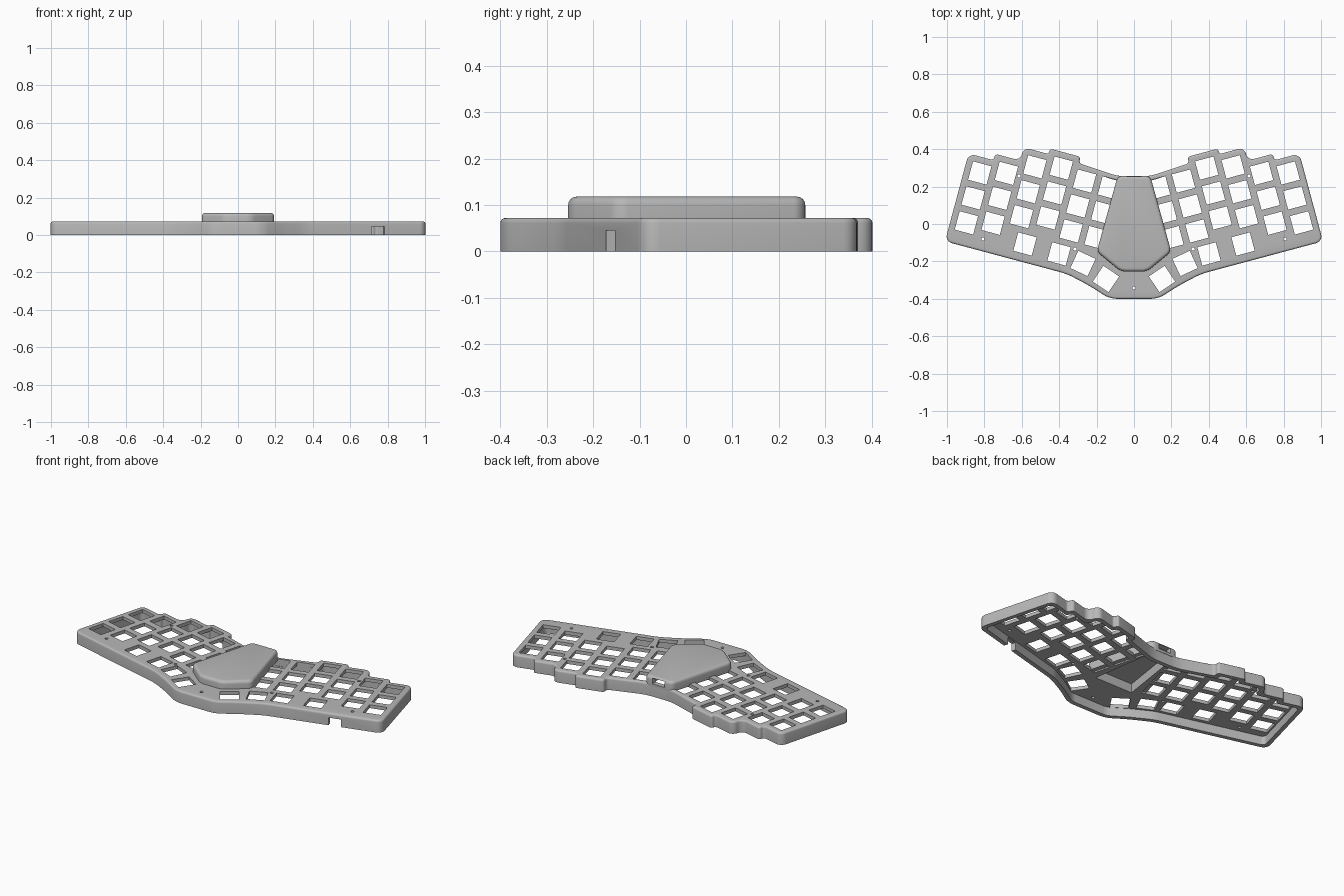
import bpy, bmesh, math
from mathutils import Vector

if "Cube" in bpy.data.objects:
    bpy.data.objects.remove(bpy.data.objects["Cube"])

TILT = math.radians(15)      # splay of each key field
PITCH = 0.138                # key spacing
KEY = 0.102                  # key hole size
MARGIN = 0.085               # key centre to outer rim
TOP = 0.072                  # plate top
PLATE_BOTTOM = 0.052

grey = bpy.data.materials.new("case grey")
grey.use_nodes = True
colour = (0.48, 0.48, 0.48, 1)
grey.diffuse_color = colour
grey.node_tree.nodes["Principled BSDF"].inputs["Base Color"].default_value = colour


def world(u, v):
    """Tilted key-field coordinates to plan coordinates (-x half)."""
    c, s = math.cos(TILT), math.sin(TILT)
    return Vector((u * c + v * s, v * c - u * s))


def mirrored(half):
    return half + [Vector((-p.x, p.y)) for p in reversed(half)]


def offset(pts, d):
    """Move a counter-clockwise outline inward by d."""
    out = []
    for i, p in enumerate(pts):
        a = (p - pts[i - 1]).normalized()
        b = (pts[(i + 1) % len(pts)] - p).normalized()
        na, nb = Vector((-a.y, a.x)), Vector((-b.y, b.x))
        out.append(p + (na + nb) * d / (1 + na.dot(nb)))
    return out


def fillet(pts, reach, steps=6):
    """Round every corner of an outline."""
    out = []
    for i, p in enumerate(pts):
        a, b = pts[i - 1] - p, pts[(i + 1) % len(pts)] - p
        t = min(reach, 0.48 * a.length, 0.48 * b.length)
        p0, p3 = p + a.normalized() * t, p + b.normalized() * t
        p1, p2 = p0.lerp(p, 0.55), p3.lerp(p, 0.55)
        for k in range(steps + 1):
            f = k / steps
            g = 1 - f
            out.append(p0 * g**3 + p1 * 3 * g * g * f + p2 * 3 * g * f * f + p3 * f**3)
    return out


def add_rings(bm, rings):
    """Closed solid through a stack of (outline, height) rings."""
    loops = [[bm.verts.new((p.x, p.y, z)) for p in pts] for pts, z in rings]
    n = len(loops[0])
    for low, high in zip(loops, loops[1:]):
        for i in range(n):
            j = (i + 1) % n
            bm.faces.new((low[i], low[j], high[j], high[i]))
    bm.faces.new(loops[0][::-1])
    bm.faces.new(loops[-1])


def make_object(name, solids):
    bm = bmesh.new()
    for rings in solids:
        add_rings(bm, rings)
    bmesh.ops.recalc_face_normals(bm, faces=bm.faces)
    mesh = bpy.data.meshes.new(name)
    bm.to_mesh(mesh)
    bm.free()
    mesh.materials.append(grey)
    obj = bpy.data.objects.new(name, mesh)
    bpy.context.collection.objects.link(obj)
    return obj


def domed(pts, bottom, top, r):
    """Ring stack with a rounded upper edge."""
    rings = [(pts, bottom)]
    for k in range(5):
        a = math.pi / 2 * k / 4
        rings.append((offset(pts, r * (1 - math.cos(a))), top - r + r * math.sin(a)))
    return rings


def prism(pts, bottom, top):
    return [(pts, bottom), (pts, top)]


def box(x, y, w, d, angle, bottom, top):
    c, s = math.cos(angle), math.sin(angle)
    corners = [(-w, -d), (w, -d), (w, d), (-w, d)]
    pts = [Vector((x + (a * c - b * s) / 2, y + (a * s + b * c) / 2)) for a, b in corners]
    return prism(pts, bottom, top)


def disc(x, y, r, bottom, top, n=20):
    pts = [Vector((x + r * math.cos(math.tau * k / n), y + r * math.sin(math.tau * k / n)))
           for k in range(n)]
    return prism(pts, bottom, top)


def finish(obj, cutters):
    bpy.context.view_layer.objects.active = obj
    for other in bpy.context.selected_objects:
        other.select_set(False)
    obj.select_set(True)
    for cutter in cutters:
        mod = obj.modifiers.new("cut", "BOOLEAN")
        mod.operation = "DIFFERENCE"
        mod.solver = "EXACT"
        mod.object = cutter
        bpy.ops.object.modifier_apply(modifier=mod.name)
    bpy.ops.object.shade_smooth_by_angle(angle=math.radians(30))


# Staggered key columns, outermost first: (u, v) of the top key
columns = [(-0.867 + PITCH * i, v)
           for i, v in enumerate((0.05, 0.085, 0.158, 0.188, 0.153, 0.153))]

# Case outline: stepped back edge, outer end, angled front edge
half = [Vector((-0.085, 0.255))]
for (u, v), (u2, v2) in zip(columns[:0:-1], columns[-2::-1]):
    if abs(v - v2) > 0.01:
        edge = (u + u2) / 2 + (-0.0155 if v > v2 else 0.0155)
        half += [world(edge, v + MARGIN), world(edge, v2 + MARGIN)]
end = columns[0][0] - MARGIN
half += [world(end, columns[0][1] + MARGIN), world(end, -0.351)]
half += [Vector(p) for p in ((-0.358, -0.267), (-0.235, -0.332), (-0.13, -0.4))]
outline = mirrored(half)

case = make_object("case", [domed(fillet(outline, 0.038), 0, TOP, 0.011)])
underside = make_object("underside_cutter",
                        [prism(fillet(offset(outline, 0.025), 0.025), -0.02, PLATE_BOTTOM)])

# Key holes and screw holes on both halves
keys = []
for u, v in columns:
    for row in range(3):
        p = world(u, v - PITCH * row)
        keys.append((p.x, p.y, 15))
keys += [(-0.583, -0.107, 15), (-0.401, -0.16, 15), (-0.273, -0.211, 25), (-0.15, -0.294, 34)]
screws = [(-0.615, 0.257), (-0.257, 0.118), (-0.316, -0.134), (-0.807, -0.08)]
low, high = 0.03, 0.1
holes = [disc(0, -0.342, 0.009, low, high)]
for side in (1, -1):
    for x, y, turn in keys:
        holes.append(box(side * x, y, KEY, KEY, -side * math.radians(turn), low, high))
    for x, y in screws:
        holes.append(disc(side * x, y, 0.009, low, high))
hole_cutter = make_object("hole_cutter", holes)

# Cable notch in the front wall
notch_cutter = make_object("notch_cutter", [box(0.748, -0.162, 0.072, 0.09, TILT, -0.02, 0.045)])

# Raised central cover with a hollow and a rear socket opening
cover_plan = mirrored([Vector(p) for p in ((-0.087, 0.257), (-0.199, -0.148), (-0.07, -0.254))])
cover = make_object("center_cover", [domed(fillet(cover_plan, 0.025), 0.06, 0.118, 0.018)])
hollow_plan = mirrored([Vector(p) for p in ((-0.065, 0.228), (-0.125, -0.17))])
hollow_cutter = make_object("hollow_cutter", [prism(hollow_plan, 0.035, 0.106)])
socket_cutter = make_object("socket_cutter", [box(0, 0.262, 0.08, 0.09, 0, 0.076, 0.109)])

finish(case, [underside, hole_cutter, hollow_cutter, notch_cutter])
finish(cover, [hollow_cutter, socket_cutter])

for cutter in (underside, hole_cutter, notch_cutter, hollow_cutter, socket_cutter):
    bpy.data.objects.remove(cutter)
